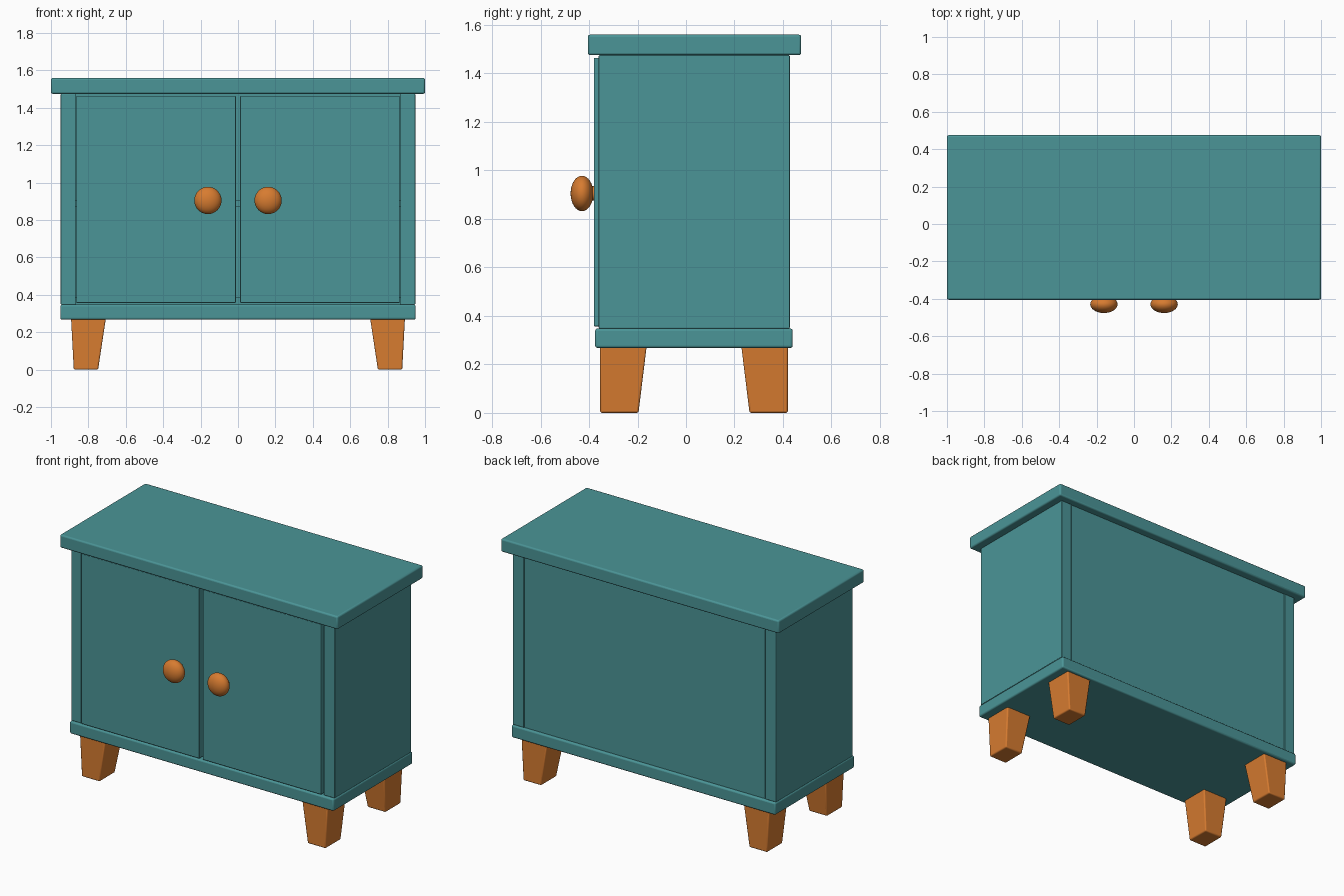
import bpy, bmesh, math
from mathutils import Matrix

if "Cube" in bpy.data.objects:
    bpy.data.objects.remove(bpy.data.objects["Cube"])


def material(name, color):
    m = bpy.data.materials.new(name)
    m.diffuse_color = color
    m.use_nodes = True
    m.node_tree.nodes["Principled BSDF"].inputs["Base Color"].default_value = m.diffuse_color
    return m


TEAL = material("teal_paint", (0.07, 0.30, 0.31, 1))
ORANGE = material("orange_wood", (0.68, 0.20, 0.03, 1))


def finish(name, bm, mat, bevel=0.0):
    bmesh.ops.recalc_face_normals(bm, faces=bm.faces)
    me = bpy.data.meshes.new(name)
    bm.to_mesh(me)
    bm.free()
    ob = bpy.data.objects.new(name, me)
    bpy.context.collection.objects.link(ob)
    me.materials.append(mat)
    if bevel:
        mod = ob.modifiers.new("soft_edges", 'BEVEL')
        mod.width = bevel
        mod.segments = 3
    bpy.context.view_layer.objects.active = ob
    ob.select_set(True)
    bpy.ops.object.shade_smooth_by_angle(angle=math.radians(35))
    ob.select_set(False)
    return ob


def hull(name, bottom, top, z0, z1, mat, bevel):
    """Box between two rectangles (x0, x1, y0, y1) at heights z0 and z1."""
    bm = bmesh.new()
    rings = []
    for (x0, x1, y0, y1), z in ((bottom, z0), (top, z1)):
        rings.append([bm.verts.new((x, y, z)) for x, y in
                      ((x0, y0), (x1, y0), (x1, y1), (x0, y1))])
    a, b = rings
    bm.faces.new(a[::-1])
    bm.faces.new(b)
    for i in range(4):
        j = (i + 1) % 4
        bm.faces.new((a[i], a[j], b[j], b[i]))
    return finish(name, bm, mat, bevel)


def board(name, x, y, z, bevel=0.004):
    return hull(name, (*x, *y), (*x, *y), *z, TEAL, bevel)


# Cabinet carcass
board("top_board", (-1, 1), (-0.405, 0.475), (1.475, 1.56), 0.01)
board("base_board", (-0.95, 0.95), (-0.375, 0.44), (0.268, 0.348), 0.01)
board("back_panel", (-0.87, 0.87), (0.38, 0.422), (0.348, 1.475), 0)
board("inner_floor", (-0.87, 0.87), (-0.33, 0.38), (0.348, 0.39), 0)
board("shelf", (-0.87, 0.87), (-0.33, 0.38), (0.872, 0.908), 0)

for side, s in (("left", -1), ("right", 1)):
    # Side panel and door
    board(side + "_side", sorted((s * 0.868, s * 0.948)), (-0.36, 0.428), (0.348, 1.475))
    board(side + "_door", sorted((s * 0.012, s * 0.864)), (-0.38, -0.34), (0.357, 1.464))

    # Round knob with short stem
    bm = bmesh.new()
    bmesh.ops.create_uvsphere(
        bm, u_segments=32, v_segments=16, radius=1,
        matrix=Matrix.Translation((s * 0.161, -0.429, 0.905)) @ Matrix.Diagonal((0.073, 0.047, 0.073, 1)))
    bmesh.ops.create_cone(
        bm, cap_ends=True, segments=24, radius1=0.03, radius2=0.03, depth=0.05,
        matrix=Matrix.Translation((s * 0.161, -0.39, 0.905)) @ Matrix.Rotation(math.pi / 2, 4, 'X'))
    finish(side + "_knob", bm, ORANGE)

    # Tapered legs
    top_x, foot_x = sorted((s * 0.705, s * 0.893)), sorted((s * 0.748, s * 0.878))
    hull("front_" + side + "_leg", (*foot_x, -0.354, -0.196), (*top_x, -0.354, -0.161),
         0, 0.285, ORANGE, 0.008)
    hull("back_" + side + "_leg", (*foot_x, 0.262, 0.42), (*top_x, 0.227, 0.42),
         0, 0.285, ORANGE, 0.008)
